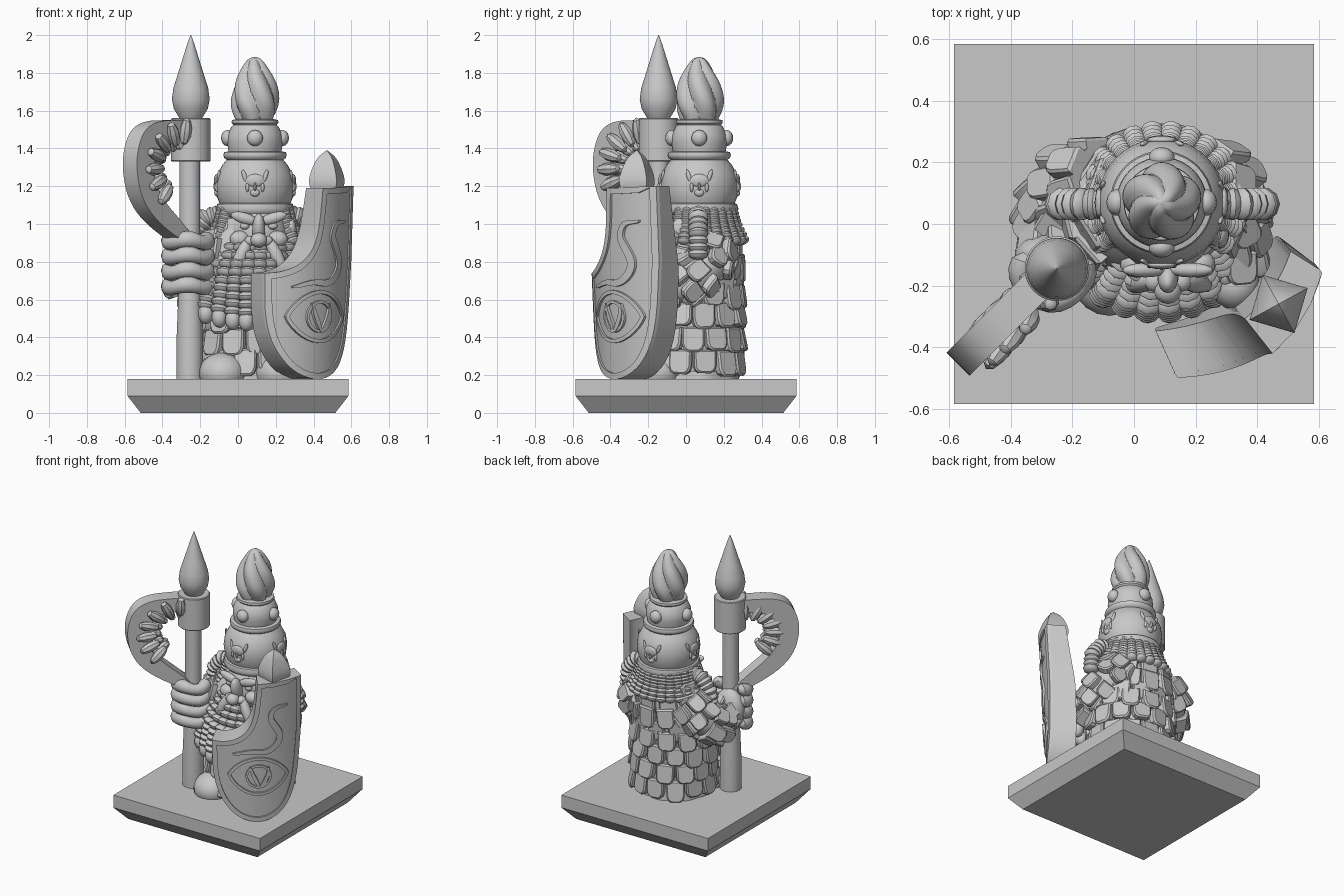
import bpy, bmesh, math, random
from math import sin, cos, pi
from mathutils import Vector, Matrix

random.seed(4)
if "Cube" in bpy.data.objects:
    bpy.data.objects.remove(bpy.data.objects["Cube"])

GREY = (0.58, 0.58, 0.58, 1)
stone = bpy.data.materials.new("stone_grey")
stone.use_nodes = True
stone.diffuse_color = GREY
stone.node_tree.nodes["Principled BSDF"].inputs["Base Color"].default_value = GREY


def finish(name, bm, angle=40):
    bmesh.ops.recalc_face_normals(bm, faces=bm.faces)
    me = bpy.data.meshes.new(name)
    bm.to_mesh(me)
    bm.free()
    me.materials.append(stone)
    me.shade_smooth()
    me.set_sharp_from_angle(angle=math.radians(angle))
    ob = bpy.data.objects.new(name, me)
    bpy.context.collection.objects.link(ob)


def loft(bm, rings, closed=False):
    """Skin a list of point rings, capping the ends unless closed."""
    vs = [[bm.verts.new(p) for p in r] for r in rings]
    n = len(vs[0])
    pairs = list(zip(vs, vs[1:])) + ([(vs[-1], vs[0])] if closed else [])
    for a, b in pairs:
        for i in range(n):
            bm.faces.new((a[i], a[(i + 1) % n], b[(i + 1) % n], b[i]))
    if not closed:
        bm.faces.new(vs[0])
        bm.faces.new(vs[-1])


def rounded(pts, times=2):
    """Corner-cutting smoothing of a path, ends kept."""
    for _ in range(times):
        cut = [pts[0]]
        for a, b in zip(pts, pts[1:]):
            cut += [tuple(p + (q - p) * f for p, q in zip(a, b)) for f in (.25, .75)]
        pts = cut + [pts[-1]]
    return pts


def lathe(name, profile, x, y, seg=40, lobes=0, amp=0, twist=0, angle=40):
    bm = bmesh.new()
    rings = []
    for r, z in profile:
        ring = []
        for k in range(seg):
            t = 2 * pi * k / seg
            e = r * (1 + amp * abs(sin(lobes / 2 * (t + twist * z))))
            ring.append((x + e * cos(t), y + e * sin(t), z))
        rings.append(ring)
    loft(bm, rings)
    finish(name, bm, angle)


def blob(bm, loc, size, direction=(0, 0, 1), seg=14):
    rot = Vector(direction).to_track_quat('Z', 'Y').to_matrix().to_4x4()
    m = Matrix.Translation(loc) @ rot @ Matrix.Diagonal((*size, 1))
    return bmesh.ops.create_uvsphere(bm, u_segments=seg, v_segments=seg // 2 + 1,
                                     radius=1, matrix=m)["verts"]


def along(rows, f):
    """Interpolate a list of vectors at fraction f."""
    g = min(max(f, 0), 1) * (len(rows) - 1)
    i = min(int(g), len(rows) - 2)
    return [a + (b - a) * (g - i) for a, b in zip(rows[i], rows[i + 1])]


def lookup(table, x):
    for (x0, y0), (x1, y1) in zip(table, table[1:]):
        if x <= x1:
            return y0 + (y1 - y0) * (x - x0) / (x1 - x0)
    return table[-1][1]


def frame(path, f):
    st = along(path, f)
    t = (Vector(along(path, f + .08)[:3]) - Vector(along(path, f - .08)[:3])).normalized()
    u = (Vector((1, 0, 0)) - t * t.x).normalized()
    return Vector(st[:3]), t, u, t.cross(u), st[3], st[4]


def mail(name, path, rows, width, length):
    """Core tube with overlapping rounded plates; path rows are x, y, z, radius, radius."""
    bm = bmesh.new()
    core = []
    for k in range(13):
        c, t, u, v, a, b = frame(path, k / 12)
        core.append([c + u * a * cos(q) + v * b * sin(q) for q in (pi * i / 12 for i in range(24))])
    loft(bm, core)
    outline = [(-.5, 0), (-.5, .7), (-.42, .9), (-.25, 1), (.25, 1), (.42, .9), (.5, .7), (.5, 0)]
    for row in range(rows):
        c, t, u, v, a, b = frame(path, row / rows)
        count = max(5, round(pi * (a + b) / width))
        for i in range(count):
            q = 2 * pi * (i + row % 2 / 2) / count
            out = (u * cos(q) + v * sin(q)).normalized()
            side = t.cross(out)
            tilt = random.uniform(.04, .2)
            p = c + u * a * cos(q) + v * b * sin(q) + side * random.uniform(-.008, .008)
            if p.z > .75 and p.y < -.08 and abs(p.x - .08) < .24:
                continue  # leaves the face and beard clear
            w, h = width * .96, length * random.uniform(.88, 1.05)
            loft(bm, [[p + side * w * s * k + t * h * (.45 + (d - .45) * k) + out * (o + tilt * h * d)
                       for s, d in outline] for o, k in ((-.02, 1), (.014, 1), (.024, .86))])
    finish(name, bm, 30)


def strand(bm, path, radius, beads):
    """Ribbed curl of hair made of stacked flat beads."""
    for i in range(beads):
        f = i / (beads - 1)
        d = Vector(along(path, f + .1)) - Vector(along(path, f - .1))
        blob(bm, along(path, f), (radius, radius, radius * .55), d, 10)


# Plinth
bm = bmesh.new()
loft(bm, [[(sx * h, sy * h, z) for sx, sy in ((-1, -1), (1, -1), (1, 1), (-1, 1))]
          for h, z in ((.515, 0), (.585, .09), (.585, .18))])
finish("plinth", bm, 20)

# Polearm
PX, PY = -.25, -.145
lathe("pole_shaft", [(.07, .18), (.07, .4), (.062, .6), (.055, .8), (.055, 1.35)], PX - .005, PY)
lathe("pole_collar", [(.1, 1.33), (.105, 1.335), (.105, 1.555), (.1, 1.56)], PX, PY)
lathe("pole_tip", [(.06, 1.56), (.09, 1.61), (.1, 1.66), (.092, 1.72), (.07, 1.79), (.045, 1.87),
                   (.02, 1.95), (.002, 2)], PX, PY)


def blade_point(u, z, d):
    return Vector((PX + .71 * (d - u), PY + .015 - .71 * (u + d), z))


outer = rounded([(0, 1.55), (.16, 1.55), (.3, 1.545), (.4, 1.5), (.45, 1.4), (.46, 1.29), (.43, 1.16),
                 (.35, 1.05), (.2, .95), (.02, .87)])
inner = rounded([(0, 1.46), (.13, 1.46), (.21, 1.45), (.28, 1.41), (.32, 1.35), (.33, 1.28), (.31, 1.2),
                 (.24, 1.11), (.13, 1.02), (.02, .92)])
bm = bmesh.new()
loft(bm, [[blade_point(*o, .055), blade_point(*o, -.05), blade_point(*i, -.05), blade_point(*i, .055)]
          for o, i in zip(outer, inner)])
finish("crescent_blade", bm)
bm = bmesh.new()
for k in range(7):
    q = -.85 + k * .4
    for d, reach in ((-.025, .2), (.03, .2), (.065, .23)):
        p = blade_point(.1 + reach * cos(q), 1.3 + (reach - .04) * sin(q), d)
        blob(bm, p, (.034, .034, .075), p - blade_point(.1, 1.3, d * .4), 8)
finish("blade_teeth", bm, 30)

# Robe and sleeves of plate mail
mail("mail_coat", [(.08, .09, 1.0, .2, .17), (.07, .07, .88, .28, .22), (.06, .035, .7, .28, .25),
                   (.07, .04, .45, .26, .24), (.07, .035, .22, .25, .245)], 8, .125, .14)
mail("right_sleeve", [(-.1, .14, .88, .12, .12), (-.21, .11, .76, .11, .115),
                      (-.26, .02, .7, .09, .1), (-.26, -.08, .74, .08, .08)], 5, .105, .11)
mail("left_sleeve", [(.22, .14, .88, .11, .12), (.29, .11, .79, .105, .115),
                     (.32, 0, .69, .09, .1), (.32, -.15, .64, .075, .08)], 5, .105, .11)
lathe("under_robe", [(.24, .18), (.235, .24), (.22, .32)], .06, .03, lobes=9, amp=.06)
bm = bmesh.new()
for x in (-.08, .22):
    blob(bm, (x, -.16, .21), (.13, .14, .11), seg=20)
    blob(bm, (x, -.08, .26), (.11, .13, .1), seg=20)
bmesh.ops.bisect_plane(bm, geom=bm.verts[:] + bm.edges[:] + bm.faces[:], plane_co=(0, 0, .18),
                       plane_no=(0, 0, -1), clear_outer=True)
finish("boots", bm)

# Gloved hands, with fingers wrapped round the pole
bm = bmesh.new()
for k in range(4):
    rings = []
    for i in range(17):
        q = pi * (.8 + 1.35 * i / 16)
        r = .04 * (1 + .1 * cos(4 * q)) * (.5 if i in (0, 16) else 1)
        rings.append([(PX - .015 + (.1 + r * cos(a)) * cos(q), PY - .01 + (.09 + r * cos(a)) * sin(q),
                       .67 + .08 * k + .01 * sin(3 * q) + r * 1.05 * sin(a))
                      for a in (pi / 5 * j for j in range(10))])
    loft(bm, rings)
blob(bm, (-.28, -.1, .78), (.11, .07, .14))
blob(bm, (.33, -.2, .64), (.08, .08, .08))
finish("hands", bm)

# Head
HX, HY = .09, .07
FX = .11
bm = bmesh.new()
blob(bm, (.1, .02, .95), (.17, .18, .18), seg=24)
blob(bm, (FX, -.17, .97), (.035, .05, .09), (0, -.35, 1))
blob(bm, (FX, -.215, .915), (.045, .045, .04))
blob(bm, (FX, -.16, .84), (.07, .05, .035))
for s in (-1, 1):
    blob(bm, (FX + s * .045, -.185, .91), (.032, .035, .028))
    blob(bm, (FX + s * .1, -.13, .92), (.055, .045, .045))
    blob(bm, (FX + s * .075, -.145, .99), (.026, .02, .02))
    blob(bm, (FX + s * .075, -.15, 1.03), (.024, .03, .075), (1, 0, s * .3))
    blob(bm, (FX + s * .17, -.03, .97), (.03, .05, .06))
    blob(bm, (FX + s * .09, -.19, .84), (.034, .035, .1), (-s * .5, .1, 1))
finish("face", bm)

# Beard, hair and braids
bm = bmesh.new()
for k in range(8):
    a = (k - 3.5) / 3.5
    low = .53 + .04 * a * a
    strand(bm, [(.09 + a * .17, -.16 + .09 * a * a, .87), (.08 + a * .22, -.25 + .1 * a * a, .7),
                (.08 + a * .25, -.275 + .1 * a * a, low)], .05, 9)
    blob(bm, (.08 + a * .25, -.28 + .1 * a * a, low - .045), (.042, .045, .055))
finish("beard", bm)
bm = bmesh.new()
for k in range(18):
    q = -.6 + (pi + 1.2) * k / 17
    strand(bm, [(HX + r * cos(q), HY + r * .95 * sin(q), z)
                for r, z in ((.18, 1.07), (.2, 1.0), (.245, .91))], .038, 8)
for s in (-1, 1):
    strand(bm, [(HX + s * x, .065, z) for x, z in ((.17, 1.05), (.26, 1.03), (.32, .95), (.33, .84))], .055, 10)
finish("hair_and_braids", bm)

# Tall hat with a swirling flame
lathe("hat_lower", [(.17, 1.03), (.2, 1.06), (.208, 1.08), (.2, 1.105), (.188, 1.11), (.2, 1.14), (.208, 1.2),
                    (.2, 1.26), (.175, 1.31), (.15, 1.34), (.163, 1.35), (.168, 1.365), (.163, 1.38),
                    (.14, 1.385), (.148, 1.43), (.146, 1.47), (.125, 1.515), (.115, 1.525),
                    (.124, 1.535), (.122, 1.55), (.1, 1.555)], HX, HY)
lathe("hat_flame", rounded([(.08, 1.55), (.1, 1.61), (.104, 1.67), (.09, 1.75), (.06, 1.82),
                            (.03, 1.875), (.002, 1.885)]), HX, HY, 80, 5, .28, 4, 28)
bm = bmesh.new()
for k in range(4):
    # Jewel, then skull emblem: cranium, jaw, nose, brow sockets and horns
    vs = blob(bm, (0, -.145, 1.455), (.043, .035, .043))
    vs += blob(bm, (0, -.203, 1.23), (.05, .014, .035))
    vs += blob(bm, (0, -.2, 1.165), (.026, .016, .02))
    vs += blob(bm, (0, -.207, 1.2), (.008, .014, .028))
    for s in (-1, 1):
        vs += blob(bm, (s * .04, -.2, 1.195), (.01, .014, .026))
        vs += blob(bm, (s * .056, -.192, 1.255), (.009, .012, .035), (s * .3, .1, 1))
    turn = Matrix.Translation((HX, HY, 0)) @ Matrix.Rotation(pi / 2 * k, 4, 'Z')
    bmesh.ops.transform(bm, matrix=turn, verts=vs)
finish("hat_jewels_and_skulls", bm)

# Curved shield: s runs across, n outward
top = rounded([(-.29, .74), (-.22, .745), (-.13, .78), (-.06, .85), (-.025, .94), (-.01, 1.05),
               (0, 1.19)]) + [(.1, 1.192), (.2, 1.197), (.29, 1.2)]
bottom = rounded([(-.29, .72), (-.285, .52), (-.25, .36), (-.16, .23), (-.04, .175), (.09, .185), (.2, .27),
                  (.265, .45), (.29, .8)])


def shield_point(s, z, n):
    n += .107 * (1 - (s / .29) ** 2) + .05 * (z - 1)
    return Vector((.378 + .785 * s + .62 * n, -.33 + .62 * s - .785 * n, z))


def shield_back(s, z):
    return shield_point(s * .87, z, -.19 + .1 * max(0, z - .74))


def ribbon(bm, pts, width, height, closed=False):
    rings = []
    for i, p in enumerate(pts):
        a = pts[i - 1] if i or closed else p
        b = pts[(i + 1) % len(pts)] if closed or i + 1 < len(pts) else p
        t = (Vector(b) - Vector(a)).normalized()
        w = width if closed else width * (.25 + sin(pi * i / (len(pts) - 1)))
        rings.append([shield_point(p[0] - t.y * k * w, p[1] + t.x * k * w, n)
                      for k, n in ((0, -.02), (0, height), (1, height), (1, -.02))])
    loft(bm, rings, closed)


bm = bmesh.new()
loft(bm, [[shield_point(s, lookup(top, s), -.012), shield_point(s, lookup(bottom, s), -.012),
           shield_back(s, lookup(bottom, s)), shield_back(s, lookup(top, s))]
          for s in sorted({round(s, 4) for s, z in top + bottom})])
finish("shield", bm, 35)
bm = bmesh.new()
ribbon(bm, bottom + top[::-1], .032, 0, True)
finish("shield_rim", bm, 35)
bm = bmesh.new()
circle = [2 * pi * k / 32 for k in range(32)]
ribbon(bm, [(.01 + .2 * cos(q), .51 + .14 * sin(q) * abs(sin(q)) ** .5) for q in circle], .02, .002, True)
ribbon(bm, [(.01 + .085 * cos(q), .51 + .085 * sin(q)) for q in circle], .015, .002, True)
for s in (-1, 1):
    ribbon(bm, rounded([(.01 + s * x, z) for x, z in ((.06, .58), (.05, .52), (.02, .46), (0, .43))]), .02, .006)
ribbon(bm, rounded([(.2, 1.02), (.1, 1.02), (.06, .93), (.1, .86), (.14, .78), (.07, .7), (-.04, .71),
                    (-.16, .67)], 3), .035, .002)
finish("shield_emblem", bm, 35)

# Four-sided spike on the shield
bm = bmesh.new()
loft(bm, [[(.47 + r * cos(q), -.26 + r * sin(q), z) for q in (.5 + pi / 2 * k for k in range(4))]
          for r, z in rounded([(.09, 1.17), (.11, 1.22), (.1, 1.27), (.06, 1.35), (.003, 1.39)], 1)])
finish("shield_spike", bm, 35)
